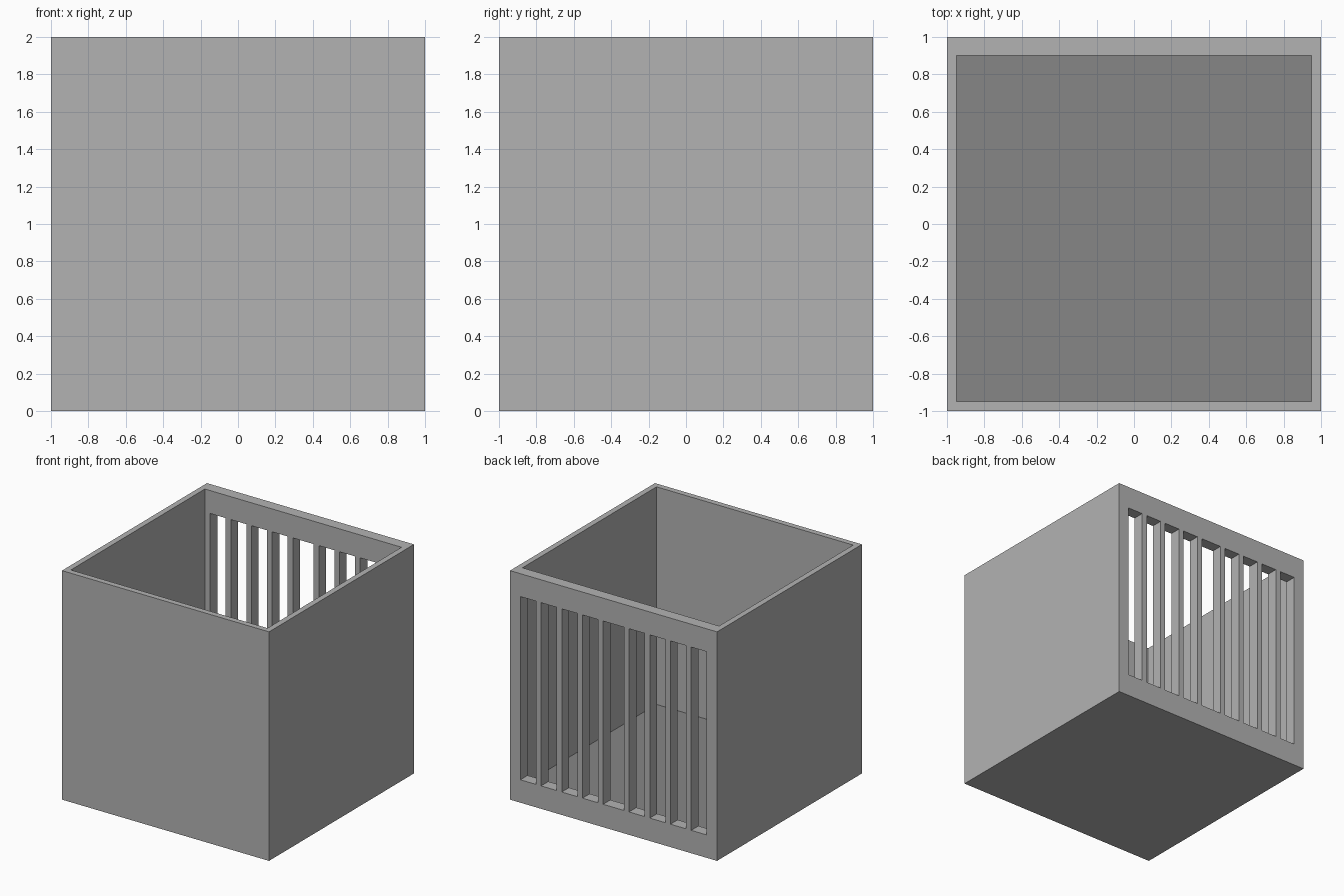
import bpy, bmesh
from mathutils import Matrix, Vector

if "Cube" in bpy.data.objects:
    bpy.data.objects.remove(bpy.data.objects["Cube"])


def material(name, v):
    m = bpy.data.materials.new(name)
    m.diffuse_color = (v, v, v, 1)
    m.use_nodes = True
    m.node_tree.nodes["Principled BSDF"].inputs["Base Color"].default_value = m.diffuse_color
    return m


def boxes(name, spans):
    """One object made of boxes, each given as (low corner, high corner)."""
    bm = bmesh.new()
    for lo, hi in spans:
        lo, hi = Vector(lo), Vector(hi)
        bmesh.ops.create_cube(bm, size=1, matrix=Matrix.Translation((lo + hi) / 2)
                              @ Matrix.Diagonal((*(hi - lo), 1)))
    me = bpy.data.meshes.new(name)
    bm.to_mesh(me)
    bm.free()
    ob = bpy.data.objects.new(name, me)
    bpy.context.collection.objects.link(ob)
    return ob


# open-topped crate, thicker at the back
crate = boxes("crate", [((-1, -1, 0), (1, 1, 2))])
cavity = boxes("cavity_cutter", [((-0.95, -0.95, 0.1), (0.95, 0.9, 2.2))])

# slots between the eight bars in the back wall
bar_x = [s * (0.125 + 0.2 * i) for s in (-1, 1) for i in range(4)]
edges = [-0.9] + [x + d for x in sorted(bar_x) for d in (-0.025, 0.025)] + [0.9]
slots = boxes("slot_cutter", [((a, 0.8, 0.2), (b, 1.2, 1.8))
                              for a, b in zip(edges[::2], edges[1::2])])

for cutter in (cavity, slots):
    cutter.hide_render = True
    mod = crate.modifiers.new(cutter.name, 'BOOLEAN')
    mod.operation = 'DIFFERENCE'
    mod.solver = 'EXACT'
    mod.object = cutter

# bake the cuts and drop the cutters
bpy.context.view_layer.update()
dg = bpy.context.evaluated_depsgraph_get()
mesh = bpy.data.meshes.new_from_object(crate.evaluated_get(dg))
crate.modifiers.clear()
crate.data = mesh
for cutter in (cavity, slots):
    bpy.data.objects.remove(cutter)

# grey walls, darker inner floor
mesh.materials.clear()
mesh.materials.append(material("wall_grey", 0.45))
mesh.materials.append(material("floor_dark_grey", 0.24))
for p in mesh.polygons:
    p.use_smooth = False
    p.material_index = int(p.normal.z > 0.9 and abs(p.center.z - 0.1) < 0.02)
